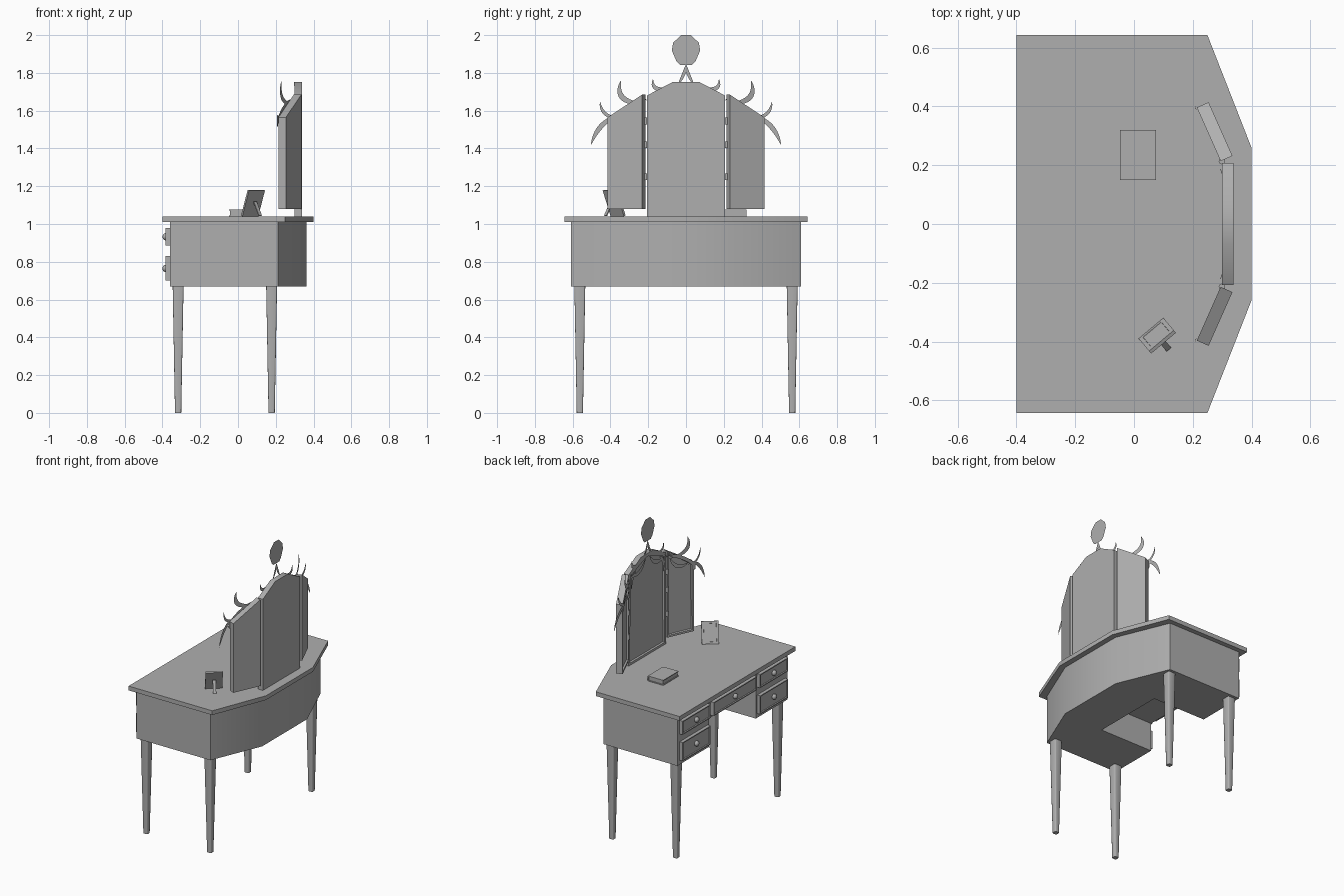
import bpy, bmesh, math
from mathutils import Vector, Matrix

if "Cube" in bpy.data.objects:
    bpy.data.objects.remove(bpy.data.objects["Cube"])

GREY = bpy.data.materials.new("dark_grey")
GREY.diffuse_color = (0.43, 0.43, 0.43, 1)
GREY.use_nodes = True
GREY.node_tree.nodes["Principled BSDF"].inputs["Base Color"].default_value = GREY.diffuse_color


def shade(ob, angle):
    bpy.ops.object.select_all(action='DESELECT')
    ob.select_set(True)
    bpy.context.view_layer.objects.active = ob
    bpy.ops.object.shade_smooth_by_angle(angle=math.radians(angle))


def finish(name, bm, angle=30):
    bmesh.ops.recalc_face_normals(bm, faces=bm.faces)
    me = bpy.data.meshes.new(name)
    bm.to_mesh(me)
    bm.free()
    me.materials.append(GREY)
    ob = bpy.data.objects.new(name, me)
    bpy.context.collection.objects.link(ob)
    shade(ob, angle)
    return ob


def panel(name, pts, origin, u, n, depth, border=0, recess=0.0, matrix=None):
    """Slab from a (u, z) outline, pushed back along n, with a recessed front."""
    bm = bmesh.new()
    o, u, n = Vector(origin), Vector(u).normalized(), Vector(n).normalized()
    front = [bm.verts.new(o + u * a + Vector((0, 0, b))) for a, b in pts]
    back = [bm.verts.new(v.co + n * depth) for v in front]
    face = bm.faces.new(front)
    bm.faces.new(back[::-1])
    for i in range(len(pts)):
        j = (i + 1) % len(pts)
        bm.faces.new((front[i], back[i], back[j], front[j]))
    bmesh.ops.recalc_face_normals(bm, faces=bm.faces)
    bmesh.ops.inset_region(bm, faces=[face], thickness=border)
    bmesh.ops.inset_region(bm, faces=[face], thickness=min(0.004, recess), depth=-recess)
    if matrix:
        bm.transform(matrix)
    return finish(name, bm, 32)


def prism(name, outline, z0, z1):
    bm = bmesh.new()
    f = bm.faces.new([bm.verts.new((x, y, z0)) for x, y in outline])
    r = bmesh.ops.extrude_face_region(bm, geom=[f])
    vs = [g for g in r['geom'] if isinstance(g, bmesh.types.BMVert)]
    bmesh.ops.translate(bm, verts=vs, vec=(0, 0, z1 - z0))
    if f.is_valid and not any(len(e.link_faces) == 2 for e in f.edges):
        bmesh.ops.contextual_create(bm, geom=list(f.verts))
    return finish(name, bm)


def rect(a0, a1, b0, b1):
    return [(a0, b0), (a1, b0), (a1, b1), (a0, b1)]


def plan(x0, x1, x2, y1, y2):
    return [(x0, -y2), (x1, -y2), (x2, -y1), (x2, y1), (x1, y2), (x0, y2)]


# Table top and bow-backed body with a kneehole
prism("table_top", plan(-0.4, 0.25, 0.4, 0.26, 0.643), 1.01, 1.04)
body = prism("body", plan(-0.36, 0.212, 0.362, 0.25, 0.61), 0.67, 1.01)
cutter = prism("kneehole_cutter", rect(-0.5, 0.05, -0.26, 0.26), 0.5, 0.87)
cutter.hide_render = True
mod = body.modifiers.new("kneehole", 'BOOLEAN')
mod.operation = 'DIFFERENCE'
mod.solver = 'EXACT'
mod.object = cutter
dg = bpy.context.evaluated_depsgraph_get()
body.data = bpy.data.meshes.new_from_object(body.evaluated_get(dg))
body.modifiers.clear()
bpy.data.objects.remove(cutter)
for name in ("sharp_edge", "sharp_face", "custom_normal"):
    if name in body.data.attributes:
        body.data.attributes.remove(body.data.attributes[name])
shade(body, 30)

# Tapered square legs with eased corners
for x in (-0.317, 0.178):
    for y in (-0.562, 0.562):
        bm = bmesh.new()
        bmesh.ops.create_cone(bm, cap_ends=True, segments=4, radius1=0.0165 * 2 ** 0.5,
                              radius2=0.029 * 2 ** 0.5, depth=0.68,
                              matrix=Matrix.Translation((x, y, 0.34))
                              @ Matrix.Rotation(math.pi / 4, 4, 'Z'))
        sides = [e for e in bm.edges if abs(e.verts[0].co.z - e.verts[1].co.z) > 0.5]
        bmesh.ops.bevel(bm, geom=sides, offset=0.007, segments=2, profile=0.5, affect='EDGES')
        finish("leg", bm, 50)

# Drawer fronts with round knobs
drawers = [(0, 0.24, 0.885, 0.98)]
for s in (-1, 1):
    drawers += [(s * 0.43, 0.155, 0.885, 0.98), (s * 0.43, 0.155, 0.70, 0.83)]
for y, h, z0, z1 in drawers:
    panel("drawer_front", rect(y - h, y + h, z0, z1), (-0.384, 0, 0), (0, 1, 0), (1, 0, 0),
          0.03, 0.01, 0.006)
    bm = bmesh.new()
    bmesh.ops.create_uvsphere(bm, u_segments=14, v_segments=8, radius=0.019,
                              matrix=Matrix.Translation((-0.385, y, (z0 + z1) / 2))
                              @ Matrix.Diagonal((0.8, 1, 1, 1)))
    finish("drawer_knob", bm, 60)

# Three-part mirror, framed and recessed on the sitter's side
panel("centre_mirror", [(-0.207, 1.04), (0.207, 1.04), (0.207, 1.68), (0.07, 1.752),
                        (-0.07, 1.752), (-0.207, 1.68)],
      (0.30, 0, 0), (0, 1, 0), (1, 0, 0), 0.038, 0.022, 0.012)
for s in (-1, 1):
    panel("side_mirror", [(0, 1.08), (0.2, 1.08), (0.2, 1.565), (0, 1.685)],
          (0.295, s * 0.214, 0), (-0.08, s * 0.18, 0), (0.18, s * 0.08, 0), 0.044, 0.02, 0.012)
    for z in (1.25, 1.42, 1.545):
        bm = bmesh.new()
        bmesh.ops.create_cone(bm, cap_ends=True, segments=8, radius1=0.011, radius2=0.011,
                              depth=0.035, matrix=Matrix.Translation((0.299, s * 0.214, z)))
        finish("hinge", bm, 50)


# Thin scrolled leaves that follow the bend of the mirror
def bend(y):
    t = min(max((abs(y) - 0.18) / 0.22, 0), 1)
    return 0.298 - 0.091 * t


def leaf(name, p0, p1, p2, width):
    p0, p1, p2 = Vector(p0), Vector(p1), Vector(p2)
    for s in (-1, 1):
        bm = bmesh.new()
        prev = None
        for i in range(11):
            t = i / 10
            c = p0 * (1 - t) ** 2 + p1 * 2 * t * (1 - t) + p2 * t * t
            d = ((p1 - p0) * (1 - t) + (p2 - p1) * t).normalized()
            side = Vector((-d.y, d.x)) * width / 2 * (0.08 + max(math.sin(math.pi * t), 0) ** 0.8)
            row = [bm.verts.new((bend(q.x), s * q.x, q.y)) for q in (c + side, c - side)]
            if prev:
                bm.faces.new((prev[0], prev[1], row[1], row[0]))
            prev = row
        bmesh.ops.solidify(bm, geom=bm.faces[:], thickness=0.003)
        finish(name, bm)


leaf("upper_horn_leaf", (0.345, 1.757), (0.385, 1.64), (0.225, 1.637), 0.027)
leaf("outer_curl_leaf", (0.455, 1.648), (0.45, 1.56), (0.35, 1.562), 0.017)
leaf("drooping_leaf", (0.36, 1.575), (0.465, 1.54), (0.503, 1.42), 0.024)
leaf("top_curl_leaf", (0.175, 1.765), (0.185, 1.69), (0.08, 1.725), 0.02)
leaf("crest_stem", (0.0, 1.845), (0.006, 1.79), (0.042, 1.74), 0.016)
leaf("centre_vine", (0.0, 1.735), (0.1, 1.73), (0.21, 1.65), 0.022)
leaf("centre_swag", (0.02, 1.73), (0.08, 1.62), (0.19, 1.665), 0.026)
leaf("centre_drop_leaf", (0.13, 1.68), (0.185, 1.65), (0.18, 1.56), 0.022)
leaf("side_vine", (0.21, 1.66), (0.30, 1.64), (0.40, 1.55), 0.022)
leaf("side_swag", (0.22, 1.64), (0.27, 1.53), (0.35, 1.575), 0.024)
leaf("side_drop_leaf", (0.35, 1.575), (0.40, 1.56), (0.395, 1.51), 0.02)

# Flat medallion above the crest
half = [(0.025, 2.0), (0.068, 1.96), (0.075, 1.918), (0.05, 1.86), (0.033, 1.843)]
bm = bmesh.new()
bm.faces.new([bm.verts.new((0.297, y, z)) for y, z in half + [(-y, z) for y, z in half[::-1]]])
finish("crest_medallion", bm)

# Book: two covers, a spine and the pages
for nm, a, b, c, d, z0, z1 in (("book_back_cover", -0.047, 0.07, 0.15, 0.32, 1.04, 1.045),
                               ("book_front_cover", -0.047, 0.07, 0.15, 0.32, 1.071, 1.076),
                               ("book_spine", 0.068, 0.075, 0.15, 0.32, 1.042, 1.074),
                               ("book_pages", -0.042, 0.068, 0.155, 0.315, 1.045, 1.071)):
    prism(nm, rect(a, b, c, d), z0, z1)

# Leaning picture frame with its strut
place = Matrix.Translation((0.058, -0.355, 1.045)) @ Matrix.Rotation(math.radians(-140), 4, 'Z')
panel("picture_frame", rect(-0.055, 0.055, 0, 0.147), (0, 0, 0), (1, 0, 0), (0, 1, 0), 0.012,
      0.02, 0.001, place @ Matrix.Rotation(math.radians(-22), 4, 'X'))
bm = bmesh.new()
bmesh.ops.create_cube(bm, size=1, matrix=place @ Matrix.Translation((0, 0.071, 0.036))
                      @ Matrix.Rotation(math.radians(30), 4, 'X')
                      @ Matrix.Diagonal((0.02, 0.006, 0.085, 1)))
finish("picture_strut", bm)
